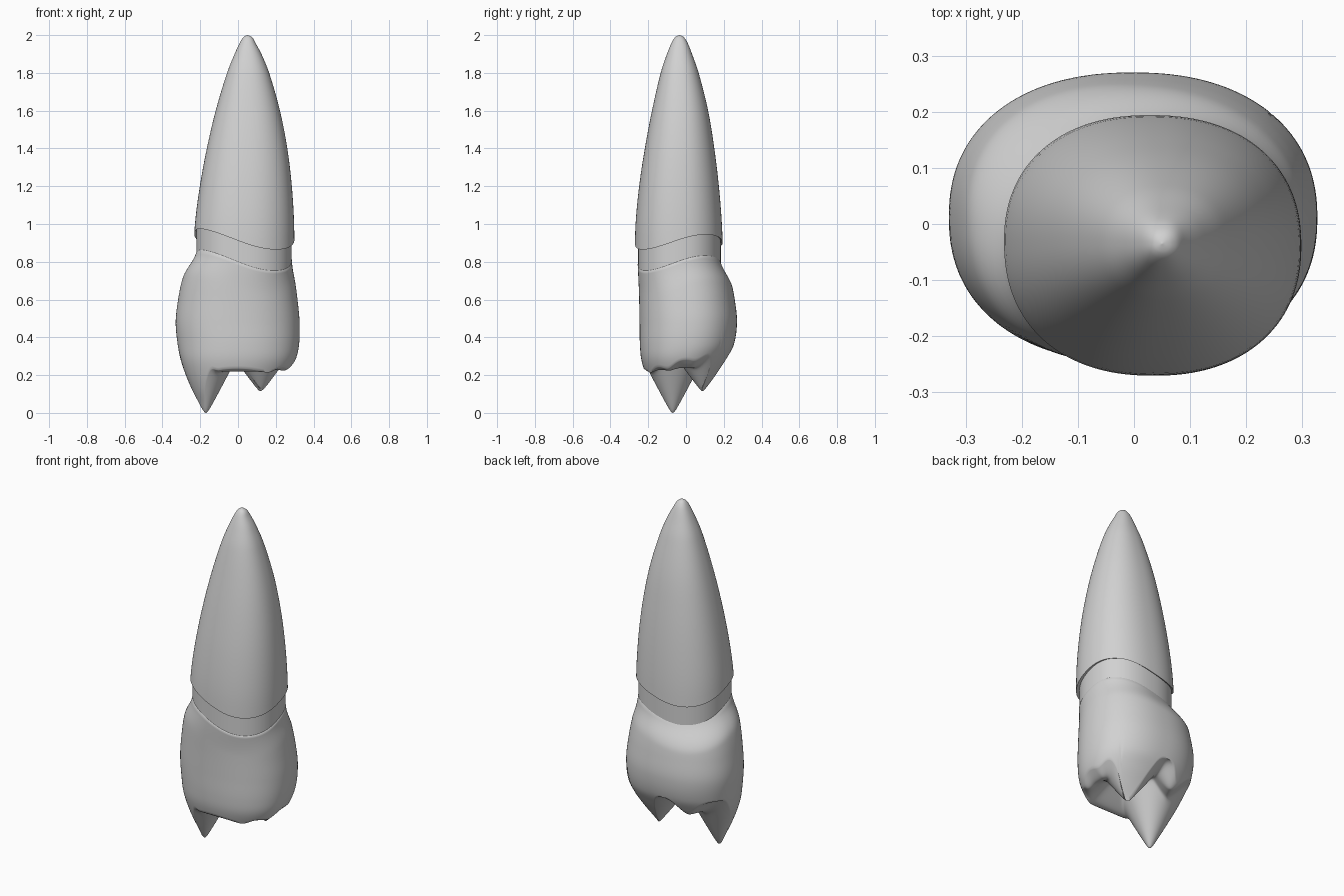
import bpy, bmesh, math

if "Cube" in bpy.data.objects:
    bpy.data.objects.remove(bpy.data.objects["Cube"])

N = 160  # points around every ring

# cross-sections: z, x min, x max, y min, y max
ROOT = [(0.80, -.238, .298, -.272, .197), (1.0, -.228, .297, -.267, .190), (1.2, -.202, .285, -.248, .174),
        (1.4, -.165, .261, -.218, .150), (1.6, -.118, .222, -.180, .117), (1.8, -.058, .165, -.134, .067),
        (1.9, -.018, .124, -.101, .032), (1.96, .010, .092, -.076, .008), (1.985, .025, .078, -.061, -.008),
        (1.996, .037, .064, -.048, -.021), (2.0, .05, .05, -.035, -.035)]
CROWN = [(-0.02, -.180, .100, -.120, .050), (0.05, -.210, .150, -.145, .085), (0.12, -.243, .190, -.178, .122),
         (0.20, -.276, .258, -.212, .165), (0.28, -.303, .304, -.236, .212),
         (0.36, -.319, .323, -.244, .253), (0.48, -.330, .326, -.246, .270), (0.60, -.317, .315, -.248, .258),
         (0.70, -.297, .302, -.251, .238), (0.78, -.270, .291, -.253, .212), (0.87, -.230, .284, -.253, .185)]
NECK = [(0.6, -.221, .283, -.253, .184), (1.1, -.221, .283, -.253, .184)]


def section(table, z):
    """Smoothly interpolated cross-section at height z."""
    z = min(max(z, table[0][0]), table[-1][0])
    i = max(k for k in range(len(table) - 1) if table[k][0] <= z)
    p, q = table[i], table[i + 1]
    a, b = table[max(i - 1, 0)], table[min(i + 2, len(table) - 1)]
    h = q[0] - p[0]
    t = (z - p[0]) / h
    out = []
    for c in range(1, 5):
        m0 = (q[c] - a[c]) / (q[0] - a[0]) * h
        m1 = (b[c] - p[c]) / (b[0] - p[0]) * h
        out.append((2*t**3 - 3*t*t + 1)*p[c] + (t**3 - 2*t*t + t)*m0
                   + (3*t*t - 2*t**3)*q[c] + (t**3 - t*t)*m1)
    return out


def outline(sec, a, n=2.25):
    """Point on a superellipse filling the section box."""
    x0, x1, y0, y1 = sec
    c, s = math.cos(a), math.sin(a)
    f = (abs(c)**n + abs(s)**n) ** (-1 / n)
    return (x0 + x1)/2 + (x1 - x0)/2*f*c, (y0 + y1)/2 + (y1 - y0)/2*f*s


def wave(a):
    """Wavy gum line, high on two opposite sides."""
    return 0.917 + 0.042*math.cos(2*(a - math.radians(33))) - 0.018*math.cos(a)


def biting_height(x, y):
    """Underside of the crown: smooth minimum of cusps and ridges."""
    def cone(cx, cy, z, k, r=0.012):
        return z - k*r*0.6 + k*math.sqrt((x - cx)**2 + (y - cy)**2 + r*r)

    def ridge(ax, ay, bx, by, z, k):
        t = ((x-ax)*(bx-ax) + (y-ay)*(by-ay)) / ((bx-ax)**2 + (by-ay)**2)
        t = min(max(t, 0), 1)
        return cone(ax + t*(bx-ax), ay + t*(by-ay), z, k, 0.03)
    hs = [cone(-.17, -.07, -.009, 1.9), cone(.12, .09, .108, 1.35),
          ridge(-.10, -.19, .16, -.19, .205, 1.1), ridge(.16, -.19, .24, -.09, .215, 1.1),
          ridge(.24, -.09, .24, .03, .225, 1.1),
          ridge(-.20, .0, -.13, .15, .235, 1.2), 0.36]
    k = 80
    return -math.log(sum(math.exp(-k*h) for h in hs)) / k


grey = bpy.data.materials.new("tooth grey")
grey.diffuse_color = (0.64, 0.64, 0.64, 1)
grey.use_nodes = True
grey.node_tree.nodes["Principled BSDF"].inputs["Base Color"].default_value = grey.diffuse_color
ANGLES = [2*math.pi*i/N for i in range(N)]


def loft(name, rings, cap_end=False):
    """Skin a list of rings into one smooth object."""
    bm = bmesh.new()
    rows = [[bm.verts.new(p) for p in r] for r in rings]
    for r, s in zip(rows, rows[1:]):
        for i in range(N):
            j = (i + 1) % N
            bm.faces.new((r[i], r[j], s[j], s[i]))
    if cap_end:
        bm.faces.new(rows[-1])
    bmesh.ops.remove_doubles(bm, verts=bm.verts, dist=1e-5)
    bmesh.ops.recalc_face_normals(bm, faces=bm.faces)
    me = bpy.data.meshes.new(name)
    bm.to_mesh(me)
    bm.free()
    me.materials.append(grey)
    ob = bpy.data.objects.new(name, me)
    bpy.context.collection.objects.link(ob)
    bpy.ops.object.select_all(action='DESELECT')
    ob.select_set(True)
    bpy.context.view_layer.objects.active = ob
    bpy.ops.object.shade_smooth_by_angle(angle=math.radians(60))


def wall(table, low, high, steps, power=1.0, blend=0.0):
    """Rings from low(a) up to high(a); blend eases the top into the neck."""
    rings = []
    for k in range(steps + 1):
        u = 1 - (1 - k/steps)**power
        ring = []
        for a in ANGLES:
            z = low(a) + (high(a) - low(a))*u
            x, y = outline(section(table, z), a)
            if blend:
                w = max(0, 1 - (high(a) - z)/blend)**2
                nx, ny = outline(NECK[0][1:], a)
                x, y = x + (nx*1.01 - x)*w, y + (ny*1.01 - y)*w
            ring.append((x, y, z))
        rings.append(ring)
    return rings


# root: pointed sleeve with a thin lip underneath
lip = [(*outline(NECK[0][1:], a), wave(a) + 0.006) for a in ANGLES]
loft("root", [lip] + wall(ROOT, wave, lambda a: 2.0, 50, 2.0))

# neck: recessed band between root and crown
loft("neck", wall(NECK, lambda a: wave(a) - 0.13, lambda a: wave(a) + 0.02, 6))


# crown: bulging wall, then the cusped biting surface
def rim_z(a):
    """Height where the outer wall meets the biting surface."""
    lo, hi = -0.02, 0.42
    for _ in range(30):
        z = (lo + hi) / 2
        if biting_height(*outline(section(CROWN, z), a)) > z:
            lo = z
        else:
            hi = z
    return z


rims = {a: rim_z(a) for a in ANGLES}
crown = wall(CROWN, lambda a: rims[a], lambda a: wave(a) - 0.115, 40, blend=0.13)[::-1]
edge = crown[-1]
top = [(*outline(NECK[0][1:], a), wave(a) - 0.112) for a in ANGLES]
STEPS = 60
for k in range(1, STEPS + 1):
    s = max(1 - k/STEPS, 0.002)
    crown.append([(x*s, y*s, biting_height(x*s, y*s)) for x, y, z in edge])
loft("crown", [top] + crown, cap_end=True)
